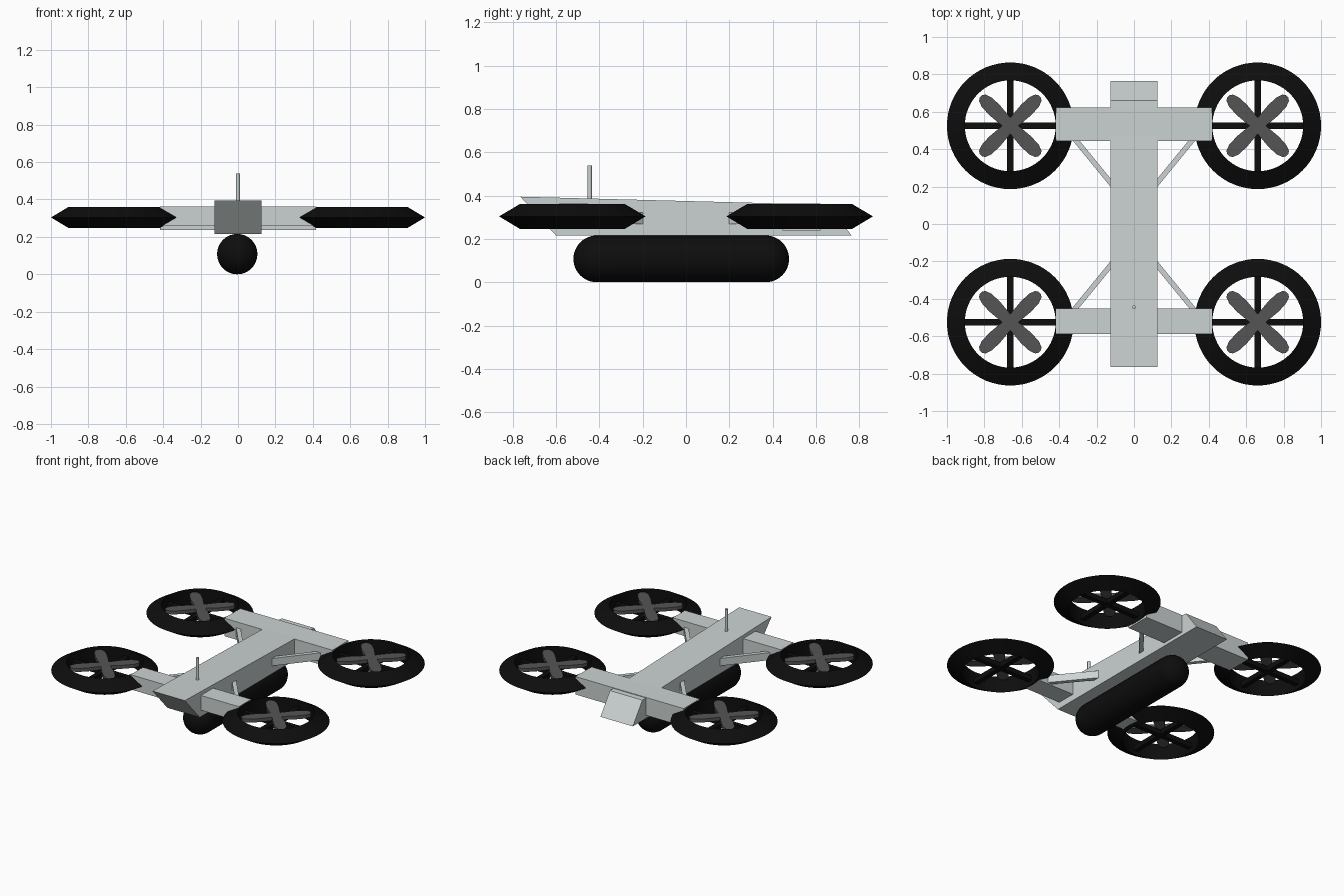
import bpy, bmesh, math
from mathutils import Vector, Matrix

if "Cube" in bpy.data.objects:
    bpy.data.objects.remove(bpy.data.objects["Cube"])


def material(name, rgb):
    m = bpy.data.materials.new(name)
    m.diffuse_color = (*rgb, 1)
    m.use_nodes = True
    m.node_tree.nodes["Principled BSDF"].inputs["Base Color"].default_value = m.diffuse_color
    return m


PALE = material("pale_grey", (0.60, 0.65, 0.645))
BLACK = material("black", (0.004, 0.004, 0.004))
GREY = material("dark_grey", (0.09, 0.09, 0.09))


def finish(name, bm, mat, smooth=False):
    bmesh.ops.recalc_face_normals(bm, faces=bm.faces)
    me = bpy.data.meshes.new(name)
    bm.to_mesh(me)
    bm.free()
    me.materials.append(mat)
    ob = bpy.data.objects.new(name, me)
    bpy.context.collection.objects.link(ob)
    if smooth:
        bpy.ops.object.select_all(action='DESELECT')
        ob.select_set(True)
        bpy.context.view_layer.objects.active = ob
        bpy.ops.object.shade_smooth_by_angle(angle=math.radians(35))
    return ob


def add_box(bm, centre, size, angle=0):
    mat = (Matrix.Translation(centre) @ Matrix.Rotation(angle, 4, 'Z')
           @ Matrix.Diagonal((*size, 1)))
    bmesh.ops.create_cube(bm, size=1, matrix=mat)


def add_prism(bm, points, offset):
    """Extrude a flat outline by an offset."""
    face = bm.faces.new([bm.verts.new(p) for p in points])
    ext = bmesh.ops.extrude_face_region(bm, geom=[face])
    verts = [g for g in ext['geom'] if isinstance(g, bmesh.types.BMVert)]
    bmesh.ops.translate(bm, verts=verts, vec=offset)


def add_lathe(bm, profile, steps, closed):
    """Spin (radius, height) points about z."""
    vs = [bm.verts.new((r, 0, z)) for r, z in profile]
    pairs = list(zip(vs, vs[1:])) + ([(vs[-1], vs[0])] if closed else [])
    es = [bm.edges.new(p) for p in pairs]
    bmesh.ops.spin(bm, geom=vs + es, cent=(0, 0, 0), axis=(0, 0, 1),
                   angle=math.tau, steps=steps, use_duplicate=False)
    bmesh.ops.remove_doubles(bm, verts=bm.verts, dist=1e-4)


# Fuselage: slanted nose and tail
bm = bmesh.new()
side = [(-0.765, 0.395), (-0.60, 0.215), (0.765, 0.215), (0.66, 0.358)]
add_prism(bm, [(-0.125, y, z) for y, z in side], (0.25, 0, 0))
finish("fuselage", bm, PALE)

# Cross arms
for name, y0, y1, z0 in (("front_arm", -0.587, -0.452, 0.26),
                         ("rear_arm", 0.445, 0.622, 0.238)):
    bm = bmesh.new()
    add_box(bm, (0, (y0 + y1) / 2, (z0 + 0.363) / 2), (0.835, y1 - y0, 0.363 - z0))
    finish(name, bm, PALE)

# Diagonal braces between fuselage and arms
for sx in (-1, 1):
    for sy in (-1, 1):
        a, b = Vector((0.10 * sx, 0.19 * sy, 0.295)), Vector((0.325 * sx, 0.465 * sy, 0.295))
        d = b - a
        bm = bmesh.new()
        add_box(bm, (a + b) / 2, (d.length, 0.028, 0.052), math.atan2(d.y, d.x))
        finish("brace", bm, PALE)

# Tank: capsule slung under the fuselage
bm = bmesh.new()
R, N = 0.108, 12
arc = [(R * math.cos(t), R * math.sin(t))
       for t in (math.pi / 2 * i / N for i in range(N + 1))]
prof = [(r, -0.39 - z) for r, z in reversed(arc)] + [(r, 0.39 + z) for r, z in arc]
prof[0], prof[-1] = (0, prof[0][1]), (0, prof[-1][1])
add_lathe(bm, prof, 32, False)
bmesh.ops.rotate(bm, verts=bm.verts, cent=(0, 0, 0),
                 matrix=Matrix.Rotation(math.pi / 2, 3, 'X'))
bmesh.ops.translate(bm, verts=bm.verts, vec=(-0.004, -0.022, R))
finish("tank", bm, BLACK, True)

# Antenna
bm = bmesh.new()
bmesh.ops.create_cone(bm, cap_ends=True, segments=12, radius1=0.01, radius2=0.01,
                      depth=0.18, matrix=Matrix.Translation((0, -0.445, 0.45)))
finish("antenna", bm, PALE, True)

# Rotors: wedge-section guard ring, crossed spokes and four-blade propeller
blade = [(0, 0.028), (0.12, 0.039), (0.18, 0.036), (0.212, 0.024), (0.222, 0.01)]
outline = blade + [(x, -y) for x, y in reversed(blade)]
outline += [(-x, -y) for x, y in blade[1:]] + [(-x, y) for x, y in reversed(blade[1:])]
for sx in (-1, 1):
    for sy in (-1, 1):
        pos = (0.6615 * sx, 0.525 * sy, 0.304)

        bm = bmesh.new()
        add_lathe(bm, [(0.3385, 0), (0.243, 0.057), (0.243, -0.057)], 64, True)
        finish("guard_ring", bm, BLACK, True).location = pos

        bm = bmesh.new()
        add_box(bm, (0, 0, -0.01), (0.50, 0.034, 0.034))
        add_box(bm, (0, 0, -0.01), (0.034, 0.50, 0.034))
        finish("spokes", bm, BLACK).location = pos

        bm = bmesh.new()
        for k in (1, -1):
            rot = Matrix.Rotation(k * math.pi / 4, 3, 'Z')
            add_prism(bm, [rot @ Vector((x, y, 0.02)) for x, y in outline], (0, 0, 0.024))
        finish("propeller", bm, GREY).location = pos
